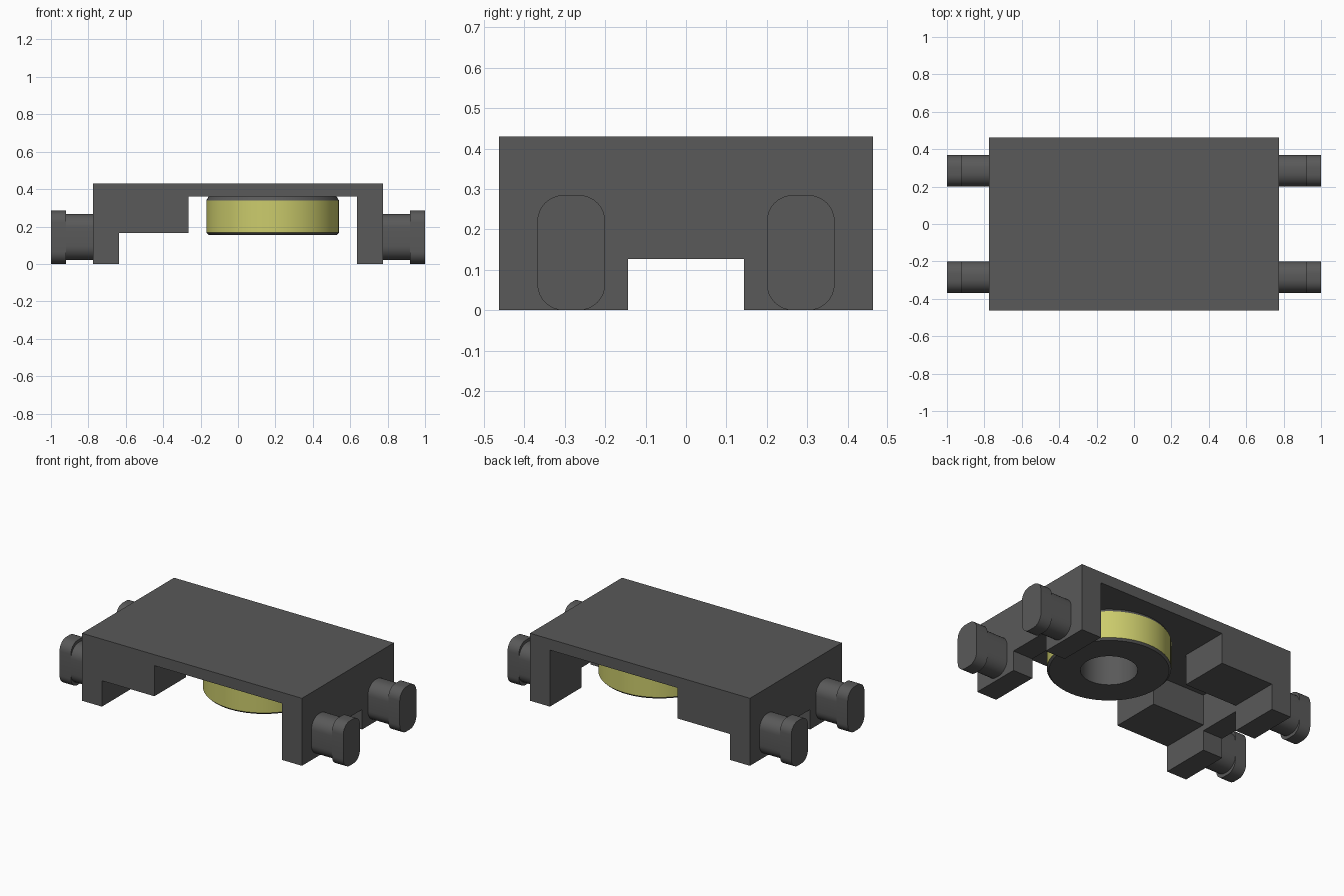
import bpy, bmesh, math
from mathutils import Matrix, Vector

cube = bpy.data.objects.get("Cube")
if cube:
    bpy.data.objects.remove(cube, do_unlink=True)


def material(name, rgb):
    m = bpy.data.materials.new(name)
    m.use_nodes = True
    m.diffuse_color = (*rgb, 1)
    m.node_tree.nodes["Principled BSDF"].inputs["Base Color"].default_value = (*rgb, 1)
    return m


GREY = material("dark grey", (0.1, 0.1, 0.1))
YELLOW = material("pale yellow", (0.6, 0.6, 0.15))


def add_object(name, bm, mats=(GREY,), smooth=False):
    bmesh.ops.recalc_face_normals(bm, faces=bm.faces)
    mesh = bpy.data.meshes.new(name)
    bm.to_mesh(mesh)
    bm.free()
    for m in mats:
        mesh.materials.append(m)
    ob = bpy.data.objects.new(name, mesh)
    bpy.context.collection.objects.link(ob)
    bpy.ops.object.select_all(action="DESELECT")
    bpy.context.view_layer.objects.active = ob
    ob.select_set(True)
    if smooth:
        bpy.ops.object.shade_smooth_by_angle(angle=math.radians(30))
    return ob


def extrude(bm, points, direction):
    face = bm.faces.new([bm.verts.new(p) for p in points])
    out = bmesh.ops.extrude_face_region(bm, geom=[face])["geom"]
    bmesh.ops.translate(bm, vec=direction,
                        verts=[v for v in out if isinstance(v, bmesh.types.BMVert)])


def cutter(name, x0, x1, half_y, z0, z1):
    bm = bmesh.new()
    extrude(bm, [(x0, -half_y, z0), (x1, -half_y, z0), (x1, -half_y, z1), (x0, -half_y, z1)],
            Vector((0, 2 * half_y, 0)))
    ob = add_object(name, bm)
    ob.hide_render = True
    return ob


# Housing: stepped side profile drawn across the full depth
DEPTH, PLATE = 0.463, 0.36
profile = [(-0.775, 0), (-0.635, 0), (-0.635, 0.165), (-0.265, 0.165), (-0.265, PLATE),
           (0.635, PLATE), (0.635, 0), (0.775, 0), (0.775, 0.43), (-0.775, 0.43)]
bm = bmesh.new()
extrude(bm, [(x, -DEPTH, z) for x, z in profile], Vector((0, 2 * DEPTH, 0)))
housing = add_object("housing", bm)

# Notches through the end walls and a channel dividing the step block
cutters = [cutter("wall_notch_cutter", -0.9, 0.9, 0.143, -0.1, 0.127),
           cutter("channel_cutter", -0.635, -0.1, 0.143, -0.1, PLATE)]
for c in cutters:
    mod = housing.modifiers.new("cut", "BOOLEAN")
    mod.operation, mod.solver, mod.object = "DIFFERENCE", "EXACT", c
    bpy.context.view_layer.objects.active = housing
    bpy.ops.object.modifier_apply(modifier=mod.name)
for c in cutters:
    bpy.data.objects.remove(c, do_unlink=True)

# Ring: spun section with bevelled grey faces and a yellow outer band
LOW, HIGH, R, HOLE = 0.155, PLATE, 0.354, 0.163
section = [(HOLE, LOW), (R - 0.012, LOW), (R, LOW + 0.012), (R, HIGH - 0.02),
           (R - 0.012, HIGH), (HOLE, HIGH)]
bm = bmesh.new()
vs = [bm.verts.new((r, 0, z)) for r, z in section]
edges = [bm.edges.new((a, b)) for a, b in zip(vs, vs[1:] + vs[:1])]
bmesh.ops.spin(bm, geom=vs + edges, cent=(0, 0, 0), axis=(0, 0, 1),
               angle=math.tau, steps=64, use_merge=True)
bmesh.ops.remove_doubles(bm, verts=bm.verts, dist=0.0001)
for f in bm.faces:
    c = f.calc_center_median()
    f.material_index = int(math.hypot(c.x, c.y) > R - 0.003 and LOW + 0.02 < c.z < HIGH - 0.025)
bmesh.ops.translate(bm, verts=bm.verts, vec=(0.185, 0, 0))
add_object("ring", bm, (GREY, YELLOW), smooth=True)


# Pegs: rounded neck with a slightly taller rounded head
def rounded(x, half_y, z0, z1, r):
    mid, half_z = (z0 + z1) / 2, (z1 - z0) / 2
    pts = []
    for quarter, (sy, sz) in enumerate([(1, 1), (-1, 1), (-1, -1), (1, -1)]):
        for i in range(9):
            a = (quarter + i / 8) * math.pi / 2
            pts.append((x, sy * (half_y - r) + r * math.cos(a),
                        mid + sz * (half_z - r) + r * math.sin(a)))
    return pts


for side, sx in (("left", 1), ("right", -1)):
    for end, y in (("front", -0.284), ("back", 0.284)):
        for part, x0, x1, z0, z1, r in (("neck", 0.775, 0.92, 0.02, 0.267, 0.075),
                                        ("head", 0.92, 1.0, 0, 0.285, 0.065)):
            bm = bmesh.new()
            extrude(bm, rounded(x0 * sx, 0.084, z0, z1, r), Vector(((x1 - x0) * sx, 0, 0)))
            bmesh.ops.transform(bm, verts=bm.verts, matrix=Matrix.Translation((0, y, 0)))
            add_object(f"{end}_{side}_peg_{part}", bm, smooth=True)
